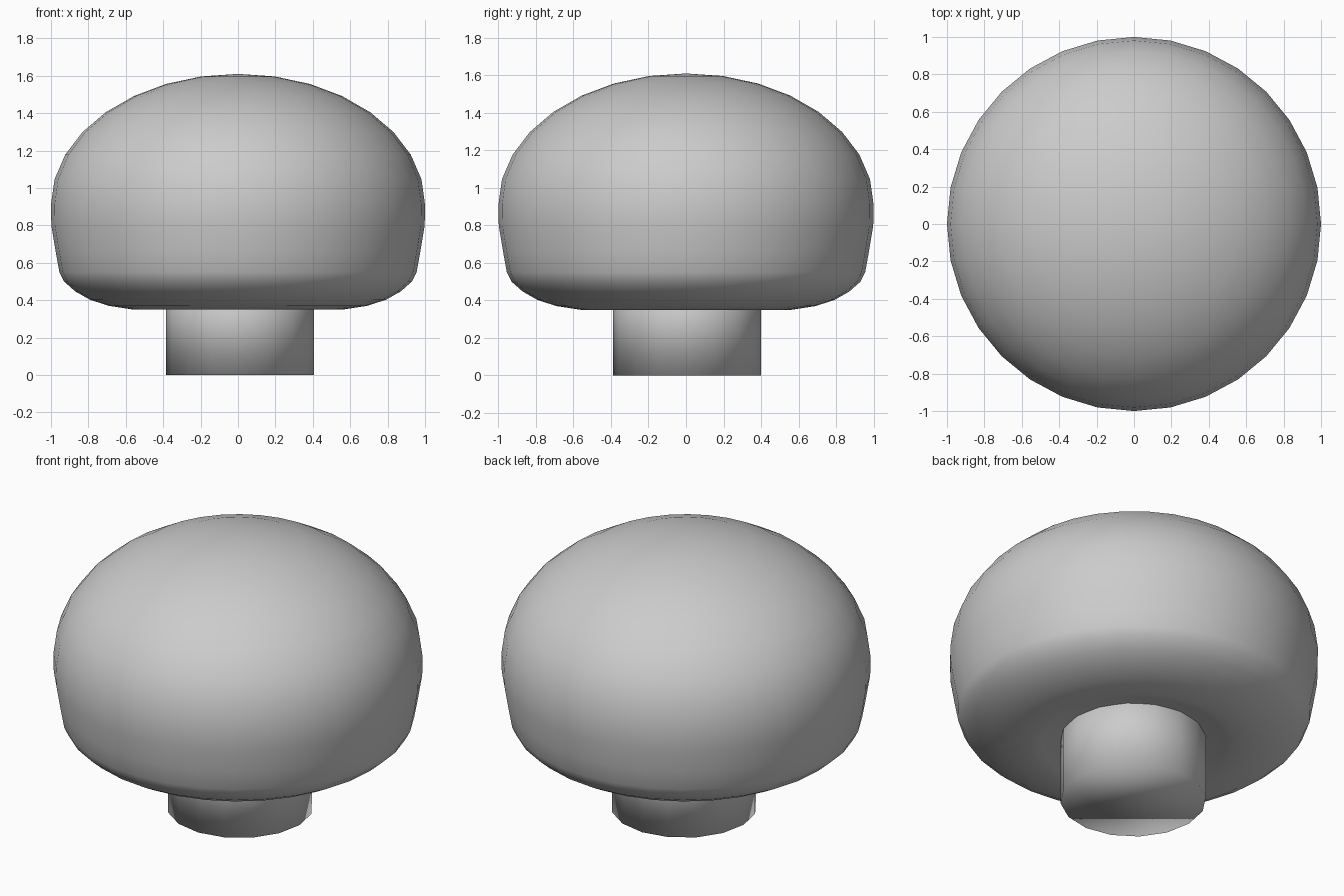
import bpy, bmesh
from math import sin, cos, pi, radians

if "Cube" in bpy.data.objects:
    bpy.data.objects.remove(bpy.data.objects["Cube"])


def lathe(name, profile, sides, center=(0, 0)):
    """Revolve an (r, z) profile, listed top to bottom, around the z axis."""
    bm = bmesh.new()
    rings = []
    for r, z in profile:
        if r == 0:
            rings.append([bm.verts.new((center[0], center[1], z))] * sides)
        else:
            rings.append([bm.verts.new((center[0] + r * cos(2 * pi * i / sides),
                                        center[1] + r * sin(2 * pi * i / sides), z))
                          for i in range(sides)])
    for a, b in zip(rings, rings[1:]):
        for i in range(sides):
            j = (i + 1) % sides
            bm.faces.new(list(dict.fromkeys((a[i], b[i], b[j], a[j]))))
    # close open ends with flat caps
    for ring in (rings[0], rings[-1]):
        if ring[0] is not ring[1]:
            bm.faces.new(ring)
    bmesh.ops.recalc_face_normals(bm, faces=bm.faces)
    for f in bm.faces:
        f.smooth = True
    mesh = bpy.data.meshes.new(name)
    bm.to_mesh(mesh)
    bm.free()
    obj = bpy.data.objects.new(name, mesh)
    bpy.context.collection.objects.link(obj)
    return obj


# Cap: half-ellipsoid dome, tucked-in lower wall and slightly dished underside
dome = [(0, 1.61)] + [(sin(radians(11.25 * k)), 0.91 + 0.70 * cos(radians(11.25 * k)))
                      for k in range(1, 9)]
under = [(0.998, 0.80), (0.975, 0.66), (0.955, 0.55), (0.93, 0.50), (0.87, 0.447),
         (0.79, 0.402), (0.69, 0.37), (0.56, 0.35), (0.50, 0.36), (0.38, 0.385), (0, 0.40)]
lathe("mushroom_cap", dome + under, 32)

# Stem: short smooth-shaded cylinder reaching into the cap
lathe("stem", [(0.395, 0.55), (0.395, 0)], 16, (0.01, 0.005))
